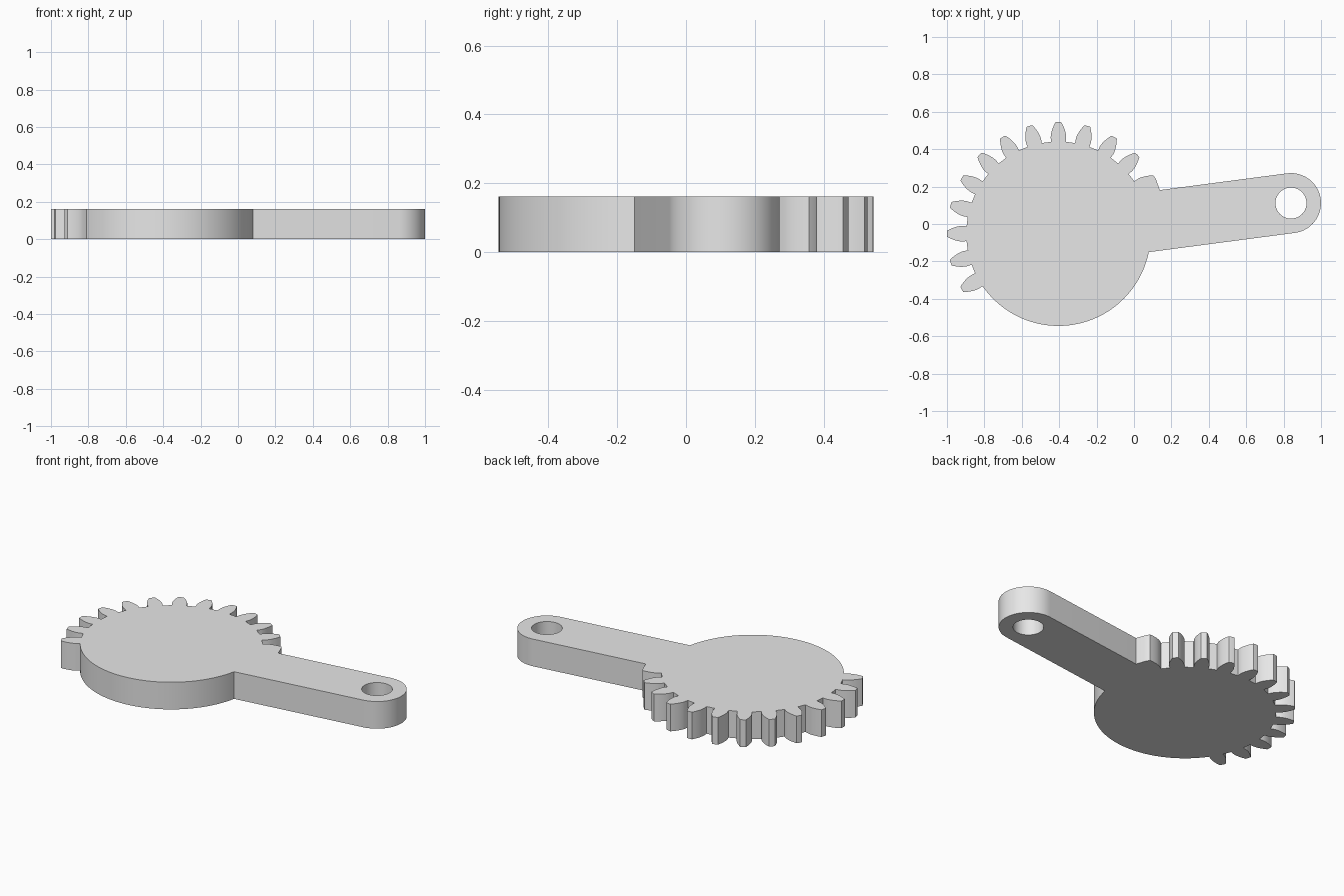
import bpy
import bmesh
from math import sin, cos, tan, acos, asin, radians, pi, sqrt
from mathutils import Vector

if "Cube" in bpy.data.objects:
    bpy.data.objects.remove(bpy.data.objects["Cube"], do_unlink=True)

# Main dimensions
TEETH = 24
TIP_R = 0.596
MODULE = TIP_R / (TEETH / 2 + 1)
PITCH_R = MODULE * TEETH / 2
ROOT_R = PITCH_R - 1.25 * MODULE
BASE_R = PITCH_R * cos(radians(20))
THICK = 0.162
HUB = Vector((-0.404, -0.052))
ARM_ANGLE = radians(7.5)
ARM_HALF = 0.1605
ARM_LENGTH = 1.254
HOLE_R = 0.083
ARM_END = HUB + ARM_LENGTH * Vector((cos(ARM_ANGLE), sin(ARM_ANGLE)))


def polar(centre, r, a):
    return centre + Vector((r * cos(a), r * sin(a)))


def arc(centre, r, start, end, steps):
    return [polar(centre, r, start + (end - start) * i / steps) for i in range(steps + 1)]


def half_angle(r):
    """Half the angular width of an involute tooth at radius r."""
    def involute(p):
        return tan(p) - p
    at_base = pi / (2 * TEETH) + involute(radians(20))
    return at_base - involute(acos(min(1, BASE_R / r)))


# Flank radii, root to tip, and one tooth as two mirrored flanks
flank = [ROOT_R] + [BASE_R + (TIP_R - BASE_R) * i / 6 for i in range(7)]


def tooth(a, rising=True):
    up = [polar(HUB, r, a - half_angle(r)) for r in flank]
    down = [polar(HUB, r, a + half_angle(r)) for r in reversed(flank)]
    return (up if rising else up[-1:]) + [polar(HUB, TIP_R + 0.001, a)] + down


# Outline: teeth over half the wheel, plain rim, then the arm
outline = []
for i in range(13):
    outline += tooth(radians(30 + 15 * i), rising=i > 0)
rim_end = 2 * pi + ARM_ANGLE - asin(ARM_HALF / ROOT_R)
outline += arc(HUB, ROOT_R, radians(216), rim_end, 48)
outline += arc(ARM_END, ARM_HALF, ARM_ANGLE - pi / 2, ARM_ANGLE + pi / 2, 32)
outline.append(polar(HUB, 0.59, ARM_ANGLE + asin(ARM_HALF / 0.59)))
hole = arc(ARM_END, HOLE_R, 0, 2 * pi, 40)[:-1]

# Fill the plate around the hole and extrude it
bm = bmesh.new()
edges = []
for loop in (outline, hole):
    verts = [bm.verts.new((p.x, p.y, 0)) for p in loop]
    edges += [bm.edges.new((verts[i - 1], v)) for i, v in enumerate(verts)]
bmesh.ops.triangle_fill(bm, edges=edges, use_beauty=True)
top = bmesh.ops.extrude_face_region(bm, geom=bm.faces[:])["geom"]
bmesh.ops.translate(bm, vec=(0, 0, THICK),
                    verts=[g for g in top if isinstance(g, bmesh.types.BMVert)])
bmesh.ops.recalc_face_normals(bm, faces=bm.faces[:])
mesh = bpy.data.meshes.new("gear_lever")
bm.to_mesh(mesh)
bm.free()

# Grey material
grey = bpy.data.materials.new("light_grey")
grey.use_nodes = True
colour = (0.8, 0.8, 0.8, 1)
grey.diffuse_color = colour
for node in grey.node_tree.nodes:
    if node.type == "BSDF_PRINCIPLED":
        node.inputs["Base Color"].default_value = colour
mesh.materials.append(grey)

lever = bpy.data.objects.new("gear_lever", mesh)
bpy.context.collection.objects.link(lever)
bpy.ops.object.select_all(action="DESELECT")
lever.select_set(True)
bpy.context.view_layer.objects.active = lever
bpy.ops.object.shade_smooth_by_angle(angle=radians(30))
